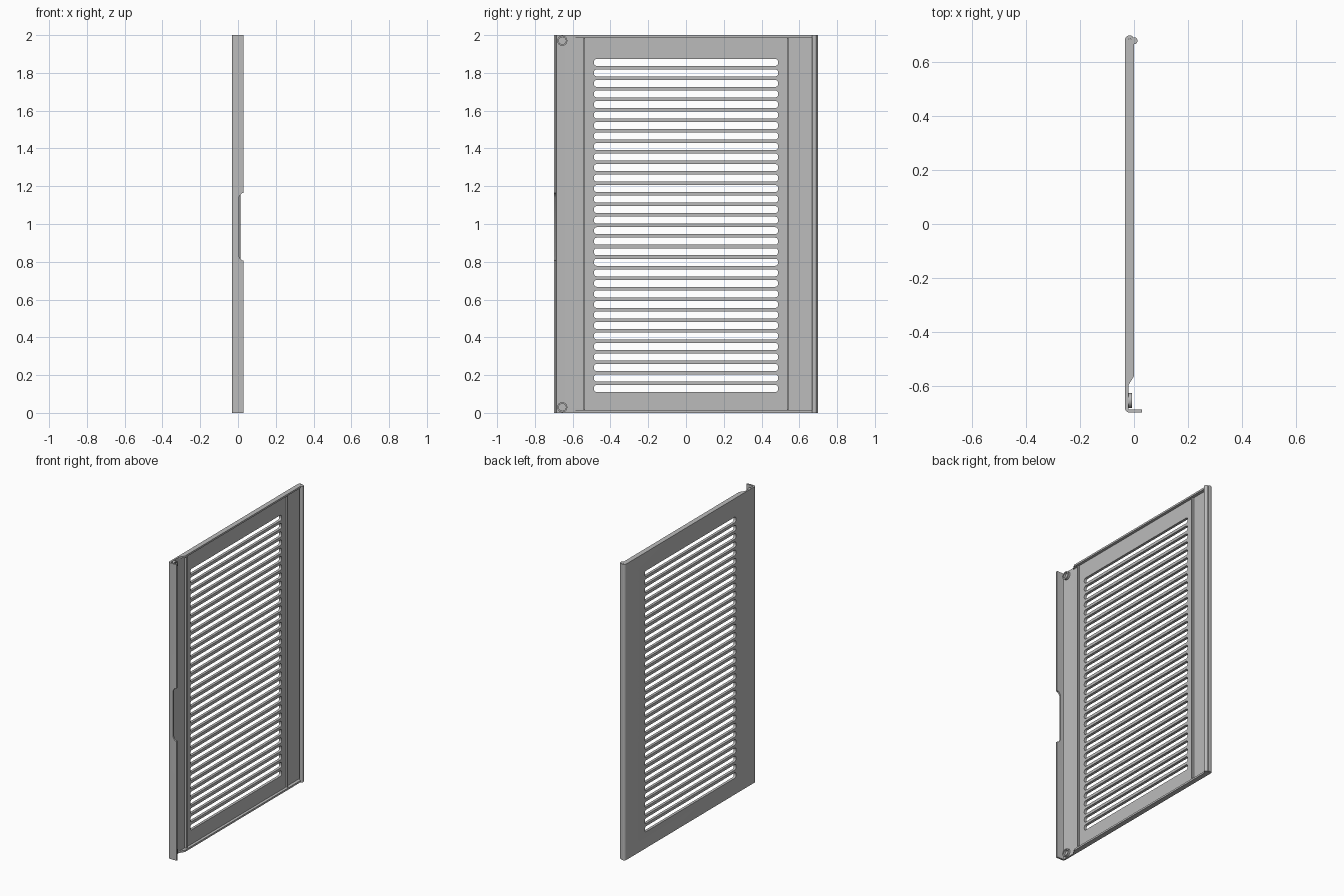
import bpy, bmesh, math
from mathutils import Vector

cube = bpy.data.objects.get("Cube")
if cube:
    bpy.data.objects.remove(cube, do_unlink=True)

steel = bpy.data.materials.new("plain grey steel")
steel.use_nodes = True
GREY = (0.5, 0.5, 0.5, 1)
steel.diffuse_color = GREY
steel.node_tree.nodes["Principled BSDF"].inputs["Base Color"].default_value = GREY


def add_prism(bm, outline, offset):
    """Extrude a closed outline of 3D points along offset."""
    face = bm.faces.new([bm.verts.new(p) for p in outline])
    ext = bmesh.ops.extrude_face_region(bm, geom=[face])
    moved = [g for g in ext["geom"] if isinstance(g, bmesh.types.BMVert)]
    bmesh.ops.translate(bm, vec=offset, verts=moved)


def finish(name, bm):
    bmesh.ops.recalc_face_normals(bm, faces=bm.faces)
    mesh = bpy.data.meshes.new(name)
    bm.to_mesh(mesh)
    bm.free()
    mesh.materials.append(steel)
    obj = bpy.data.objects.new(name, mesh)
    bpy.context.collection.objects.link(obj)
    return obj


def prism(name, outline, offset):
    bm = bmesh.new()
    add_prism(bm, outline, offset)
    return finish(name, bm)


def box(name, x0, x1, y0, y1, z0, z1):
    return prism(name, [(x0, y0, z0), (x1, y0, z0), (x1, y1, z0), (x0, y1, z0)],
                 (0, 0, z1 - z0))


def arc(cx, cy, r, a0, a1, steps=6):
    angles = [math.radians(a0 + (a1 - a0) * i / steps) for i in range(steps + 1)]
    return [(cx + r * math.cos(a), cy + r * math.sin(a)) for a in angles]


def thicken(path, t):
    """Turn a centre line into a closed strip outline of thickness t."""
    sides = [], []
    pts = [Vector(p) for p in path]
    for i, p in enumerate(pts):
        before = (p - pts[i - 1]).normalized() if i else None
        after = (pts[i + 1] - p).normalized() if i < len(pts) - 1 else None
        d = ((before or after) + (after or before)).normalized()
        n = Vector((-d.y, d.x)) * t / 2
        sides[0].append(p + n)
        sides[1].append(p - n)
    return [(p.x, p.y, 0) for p in sides[0] + sides[1][::-1]]


def smooth(obj):
    bpy.ops.object.select_all(action="DESELECT")
    obj.select_set(True)
    bpy.context.view_layer.objects.active = obj
    bpy.ops.object.shade_smooth_by_angle(angle=math.radians(35))


def cut(obj, cutter):
    mod = obj.modifiers.new("cut", "BOOLEAN")
    mod.operation = "DIFFERENCE"
    mod.solver = "EXACT"
    mod.object = cutter
    bpy.context.view_layer.objects.active = obj
    bpy.ops.object.modifier_apply(modifier=mod.name)


# Bent outer sheet with handle flange and rolled hinge edge
path = [(0.03, -0.694)] + arc(-0.017, -0.684, 0.01, 270, 180)
path += arc(-0.017, 0.684, 0.01, 180, 90) + [(-0.006, 0.692)]
door = prism("door_sheet", thicken(path, 0.012), (0, 0, 2))

# Inner liner plate
liner = box("liner_plate", -0.022, -0.015, -0.54, 0.54, 0.015, 1.985)

# Row of rounded vent slots
bm = bmesh.new()
R, HALF_W, HALF_H = 0.014, 0.487, 0.0185
for i in range(32):
    z = 0.129 + i * 0.0557
    outline = []
    for sy, sz, a in ((1, 1, 0), (-1, 1, 90), (-1, -1, 180), (1, -1, 270)):
        outline += arc(sy * (HALF_W - R), z + sz * (HALF_H - R), R, a, a + 90, 4)
    add_prism(bm, [(-0.06, y, h) for y, h in outline], (0.1, 0, 0))
slots = finish("slot_cutter", bm)
slots.hide_render = True

# Grip notch in the handle flange
notch_pts = [(0.004, 0.83), (0.012, 0.815), (0.022, 0.807), (0.05, 0.807),
             (0.05, 1.163), (0.022, 1.163), (0.012, 1.155), (0.004, 1.14)]
notch = prism("notch_cutter", [(x, -0.75, z) for x, z in notch_pts], (0, 0.1, 0))
notch.hide_render = True

cut(door, slots)
cut(door, notch)
cut(liner, slots)
for helper in (slots, notch):
    bpy.data.objects.remove(helper, do_unlink=True)
smooth(door)
smooth(liner)

# Upright lips along the liner edges
for name, y in (("front_lip", -0.538), ("rear_lip", 0.538)):
    box(name, -0.022, -0.004, y - 0.004, y + 0.004, 0.015, 1.985)

# Top and bottom folded flanges
for name, z in (("bottom_flange", 0), ("top_flange", 1.988)):
    plan = [(-0.03, -0.61), (-0.022, -0.6), (0, -0.565), (0, 0.685), (-0.03, 0.685)]
    prism(name, [(x, y, z) for x, y in plan], (0, 0, 0.012))

# Rolled hinge bead
bead = prism("hinge_bead", [(x, y, 0) for x, y in arc(0, 0.68, 0.013, 0, 345, 23)],
             (0, 0, 2))
smooth(bead)

# Hollow pivot bosses
for name, z in (("lower_boss", 0.03), ("upper_boss", 1.97)):
    bm = bmesh.new()
    rings = []
    for r, x in ((0.027, -0.022), (0.027, -0.008), (0.019, -0.008), (0.019, -0.022)):
        rings.append([bm.verts.new((x, y, h)) for y, h in arc(-0.655, z, r, 0, 345, 23)])
    for k, ring in enumerate(rings):
        nxt = rings[(k + 1) % 4]
        for i in range(24):
            j = (i + 1) % 24
            bm.faces.new((ring[i], ring[j], nxt[j], nxt[i]))
    smooth(finish(name, bm))
